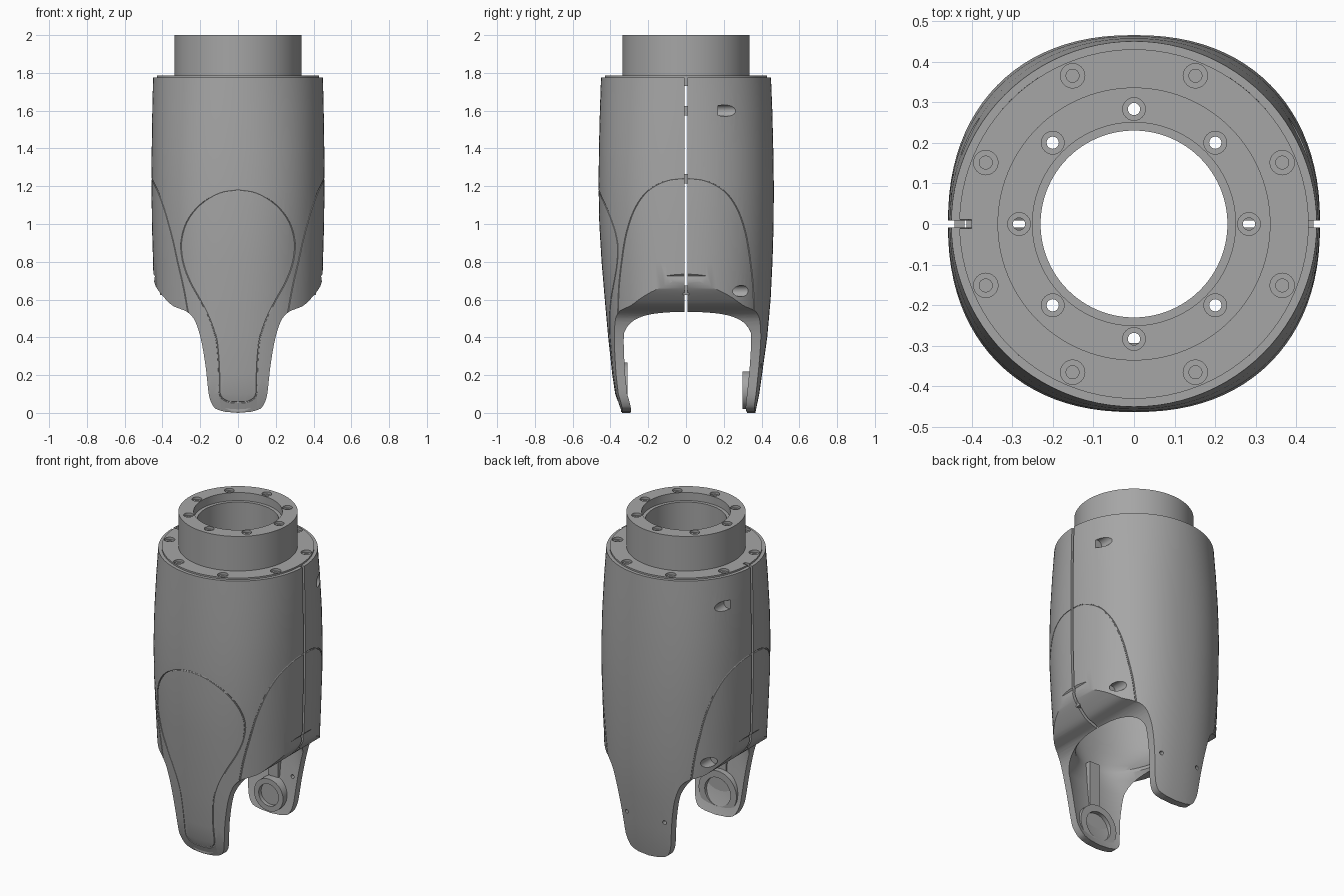
import bpy, bmesh, math
from mathutils import Vector, Matrix

old = bpy.data.objects.get("Cube")
if old:
    bpy.data.objects.remove(old, do_unlink=True)

grey = bpy.data.materials.new("satin_grey")
grey.use_nodes = True
colour = (0.38, 0.38, 0.38, 1)
grey.diffuse_color = colour
grey.node_tree.nodes["Principled BSDF"].inputs["Base Color"].default_value = colour

# Shell sections: height, half width, front depth, back depth, squareness
SECTIONS = [(-.03, .42, .32, .355, 2.25), (0, .43, .338, .367, 2.25),
            (.1, .44, .375, .388, 2.25), (.2, .44, .39, .402, 2.25),
            (.4, .44, .412, .43, 2.25), (.6, .445, .43, .448, 2.25),
            (.8, .45, .447, .458, 2.25), (1, .456, .459, .464, 2.25),
            (1.2, .458, .463, .465, 2.25), (1.4, .457, .461, .462, 2.2),
            (1.6, .454, .456, .457, 2.1), (1.775, .45, .45, .45, 2)]


def interp(rows, z):
    z = min(max(z, rows[0][0]), rows[-1][0])
    for a, b in zip(rows, rows[1:]):
        if z <= b[0]:
            t = (z - a[0]) / (b[0] - a[0])
            return [p + (q - p) * t for p, q in zip(a[1:], b[1:])]


def finish(name, bm):
    bmesh.ops.remove_doubles(bm, verts=bm.verts, dist=1e-5)
    bmesh.ops.recalc_face_normals(bm, faces=bm.faces)
    mesh = bpy.data.meshes.new(name)
    bm.to_mesh(mesh)
    bm.free()
    mesh.materials.append(grey)
    ob = bpy.data.objects.new(name, mesh)
    bpy.context.collection.objects.link(ob)
    return ob


def loft(name, rows, seg=96):
    bm = bmesh.new()
    rings = []
    for z, rx, front, back, n in rows:
        ring = []
        for i in range(seg):
            a = math.tau * i / seg
            c, s = math.cos(a), math.sin(a)
            x = math.copysign(abs(c) ** (2 / n), c) * rx
            y = math.copysign(abs(s) ** (2 / n), s) * (back if s > 0 else front)
            ring.append(bm.verts.new((x, y, z)))
        rings.append(ring)
    for a, b in zip(rings, rings[1:]):
        for i in range(seg):
            j = (i + 1) % seg
            bm.faces.new((a[i], a[j], b[j], b[i]))
    bm.faces.new(rings[0])
    bm.faces.new(rings[-1])
    return finish(name, bm)


def cylinders(name, items, axis="Z", seg=32):
    """Each item: centre, radius, length."""
    bm = bmesh.new()
    turn = Matrix.Rotation(math.pi / 2, 4, "X") if axis == "Y" else Matrix()
    for centre, r, length in items:
        bmesh.ops.create_cone(bm, cap_ends=True, segments=seg, radius1=r, radius2=r,
                              depth=length, matrix=Matrix.Translation(centre) @ turn)
    return finish(name, bm)


def box(name, centre, size):
    bm = bmesh.new()
    bmesh.ops.create_cube(bm, size=1, matrix=Matrix.Translation(centre) @ Matrix.Diagonal((*size, 1)))
    return finish(name, bm)


def boolean(ob, cutter, operation="DIFFERENCE"):
    mod = ob.modifiers.new("cut", "BOOLEAN")
    mod.operation, mod.solver, mod.object = operation, "EXACT", cutter
    bpy.context.view_layer.update()
    graph = bpy.context.evaluated_depsgraph_get()
    mesh = bpy.data.meshes.new_from_object(ob.evaluated_get(graph))
    ob.modifiers.clear()
    ob.data = mesh
    bpy.data.objects.remove(cutter, do_unlink=True)


def smooth_path(points, steps=4):
    """Catmull-Rom curve through 2D points."""
    pts = [Vector(p) for p in points]
    pts = [2 * pts[0] - pts[1]] + pts + [2 * pts[-1] - pts[-2]]
    out = []
    for a, b, c, d in zip(pts, pts[1:], pts[2:], pts[3:]):
        for k in range(steps):
            t = k / steps
            out.append(.5 * (2 * b + (c - a) * t + (2 * a - 5 * b + 4 * c - d) * t * t
                             + (3 * b - a - 3 * c + d) * t ** 3))
    return out + [pts[-2]]


def groove(points, closed):
    """Thin round tube following the given surface points."""
    cu = bpy.data.curves.new("groove", "CURVE")
    cu.dimensions = "3D"
    cu.bevel_depth, cu.bevel_resolution, cu.use_fill_caps = .0045, 1, True
    sp = cu.splines.new("POLY")
    sp.points.add(len(points) - 1)
    for p, co in zip(sp.points, points):
        p.co = (*co, 1)
    sp.use_cyclic_u = closed
    tmp = bpy.data.objects.new("groove_path", cu)
    bpy.context.collection.objects.link(tmp)
    bpy.context.view_layer.update()
    mesh = bpy.data.meshes.new_from_object(tmp.evaluated_get(bpy.context.evaluated_depsgraph_get()))
    bm = bmesh.new()
    bm.from_mesh(mesh)
    bpy.data.objects.remove(tmp, do_unlink=True)
    return finish("groove_cutter", bm)


# Outer shell trimmed to its front outline: bevelled flanks and two prongs
shell = loft("shell", SECTIONS)
half = [(.6, .78), (.453, .74), (.444, .695), (.43, .66), (.395, .615), (.35, .57), (.31, .552),
        (.27, .535), (.235, .5), (.21, .44), (.19, .36), (.172, .25), (.163, .17),
        (.155, .1), (.142, .055), (.118, .022), (.07, .006)]
bm = bmesh.new()
outline = [(.6, 1.9)] + smooth_path(half, 3)
outline += [(0, 0)] + [(-x, z) for x, z in reversed(outline)]
face = bm.faces.new([bm.verts.new((x, -.6, z)) for x, z in outline])
ext = bmesh.ops.extrude_face_region(bm, geom=[face])
bmesh.ops.translate(bm, vec=(0, 1.2, 0), verts=[v for v in ext["geom"] if isinstance(v, bmesh.types.BMVert)])
boolean(shell, finish("outline_cutter", bm), "INTERSECT")

# Hollow interior, narrowing behind the bevelled flanks
WAIST = [(.42, .42), (.5, .3), (.54, .265), (.56, .265), (.6, .31), (.68, .385), (.74, .42)]
rows = []
for z in (-.06, 0, .1, .2, .3, .42, .5, .54, .56, .6, .68, .74, .8, 1, 1.2, 1.4, 1.6, 1.66, 1.71, 1.9):
    rx, front, back, n = interp(SECTIONS, z)
    wall = .023 if z > 1.7 else .045
    rows.append((z, min(rx - wall, interp(WAIST, z)[0] if z < 1 else 1), front - wall, back - wall, n))
boolean(shell, loft("hollow_cutter", rows))


def on_front(x, z):
    rx, front, back, n = interp(SECTIONS, z)
    return (x, -front * (1 - abs(x / rx) ** n) ** (1 / n), z)


def on_side(y, z, side):
    rx, front, back, n = interp(SECTIONS, z)
    return (side * rx * (1 - abs(y / (back if y > 0 else front)) ** n) ** (1 / n), y, z)


# Panel seams on the front and on both flanks
half = smooth_path([(0, 1.18), (.1, 1.162), (.2, 1.1), (.27, 1.01), (.3, .9), (.288, .79), (.25, .69),
                    (.2, .6), (.15, .5), (.117, .4), (.105, .3), (.1, .2), (.097, .1), (.06, .062), (0, .055)])
loop = half + [Vector((-p.x, p.y)) for p in half[-2:0:-1]]
boolean(shell, groove([on_front(*p) for p in loop], True))
half = smooth_path([(0, 1.24), (.1, 1.228), (.2, 1.175), (.27, 1.08), (.315, .95),
                    (.34, .8), (.355, .66), (.36, .52)])
arch = [Vector((-p.x, p.y)) for p in half[:0:-1]] + half
for side in (-1, 1):
    boolean(shell, groove([on_side(*p, side) for p in arch], False))

# Split line, flank screw pockets and small prong holes
boolean(shell, box("split_cutter", (0, 0, 1.2), (1.4, .018, 1.6)))
pockets = [((s * x, y + .2, z), .03, .4) for s in (-1, 1) for x, y, z in ((.41, .17, 1.6), (.36, .23, .645))]
boolean(shell, cylinders("pocket_cutter", pockets, "Y"))
boolean(shell, cylinders("prong_hole_cutter", [((s * .13, .4, .25), .012, .3) for s in (-1, 1)], "Y", 16))

# Collar: flange and neck turned from one profile
profile = [(.23, 1.73), (.43, 1.73), (.43, 1.785), (.336, 1.785), (.336, 2), (.25, 2), (.25, 1.95), (.23, 1.95)]
bm = bmesh.new()
verts = [bm.verts.new((r, 0, z)) for r, z in profile]
edges = [bm.edges.new((a, b)) for a, b in zip(verts, verts[1:] + verts[:1])]
bmesh.ops.spin(bm, geom=verts + edges, cent=(0, 0, 0), axis=(0, 0, 1), angle=math.tau, steps=96)
collar = finish("collar", bm)


def bolt_circle(radius, start, z, r, depth):
    return [((radius * math.cos(a), radius * math.sin(a), z - depth / 2 + .01), r, depth + .02)
            for a in (start + math.tau * i / 8 for i in range(8))]


off = math.pi / 8
boolean(collar, cylinders("counterbores", bolt_circle(.283, 0, 2, .028, .015)
                          + bolt_circle(.395, off, 1.785, .03, .015)))
boolean(collar, cylinders("bolt_holes", bolt_circle(.283, 0, 2, .015, .3)
                          + bolt_circle(.395, off, 1.785, .016, .04), seg=24))
boolean(collar, box("notch_cutter", (-.43, 0, 1.76), (.06, .022, .1)))

parts = [shell, collar]

# Pivot bosses and stiffening ribs on the inside of each prong
for name, s, r, zc, y0, y1 in (("front", -1, .13, .136, .31, .345), ("back", 1, .1, .12, .3, .36)):
    boss = cylinders(name + "_boss", [((0, s * (y0 + y1) / 2, zc), r, y1 - y0)], "Y", 48)
    boolean(boss, cylinders("recess", [((0, s * y0, zc), r * .68, .05)], "Y", 48))
    rib = box(name + "_rib", (0, s * .365, .39), (.07, .04, .34))
    parts += [boss, rib]

# Bridges that join the two shell halves
for side, label in ((-1, "right"), (1, "left")):
    for z, place in ((.65, "lower"), (1.24, "middle"), (1.6, "upper")):
        x = .40 if place == "lower" else .43
        parts.append(box(f"{label}_{place}_bridge", (side * x, 0, z), (.025, .03, .05)))

bpy.ops.object.select_all(action="DESELECT")
for ob in parts:
    ob.select_set(True)
bpy.context.view_layer.objects.active = shell
bpy.ops.object.shade_smooth_by_angle(angle=math.radians(30))
